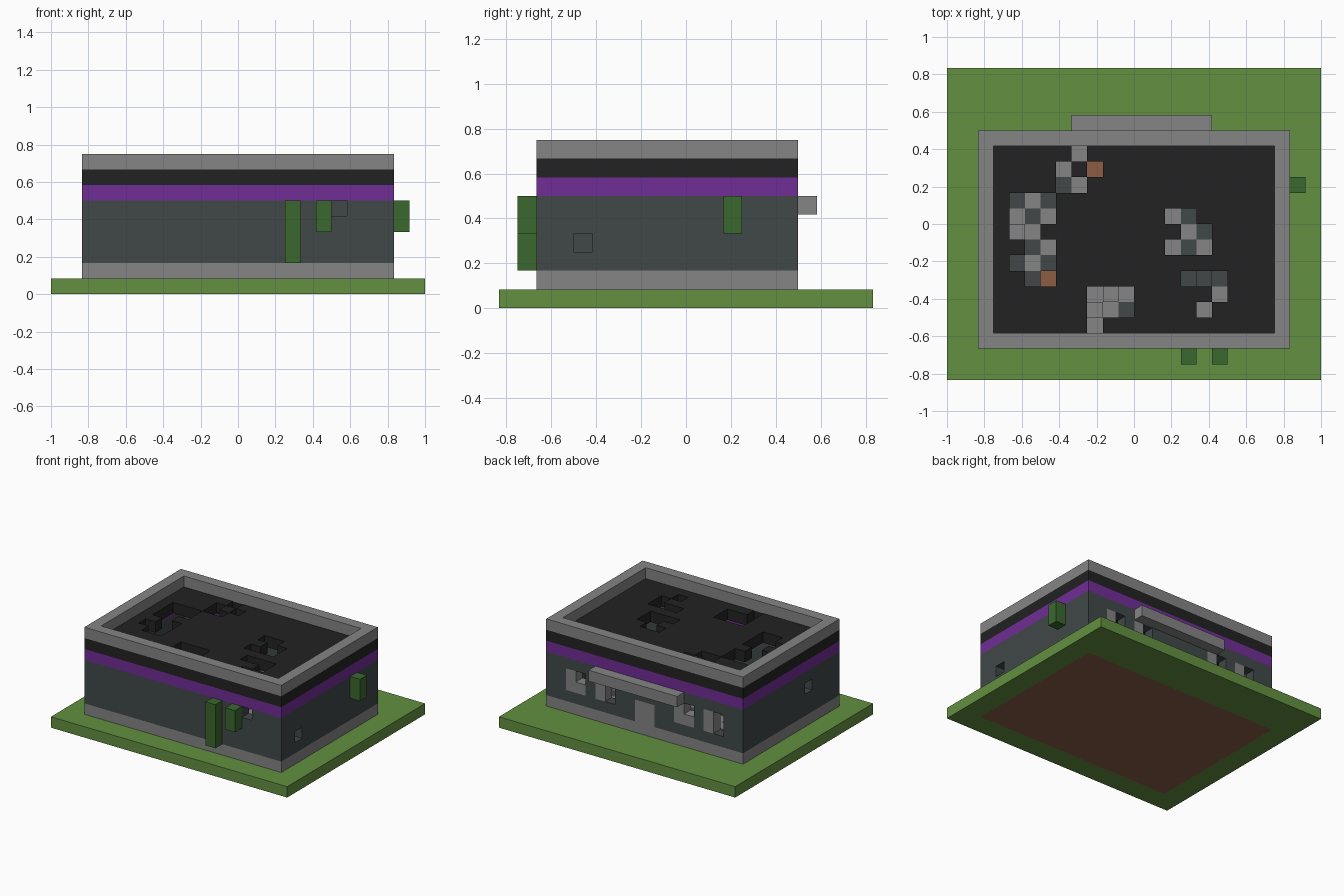
import bpy, bmesh
from mathutils import Vector

old = bpy.data.objects.get("Cube")
if old:
    bpy.data.objects.remove(old, do_unlink=True)

UNIT = 1 / 12  # edge length of one block


def make_material(name, rgb):
    linear = [((c / 255 + 0.055) / 1.055) ** 2.4 for c in rgb] + [1.0]
    mat = bpy.data.materials.new(name)
    mat.use_nodes = True
    mat.diffuse_color = linear
    mat.node_tree.nodes["Principled BSDF"].inputs["Base Color"].default_value = linear
    return mat


grass = make_material("grass green", (98, 144, 64))
dirt = make_material("dirt brown", (140, 93, 68))
stone = make_material("stone grey", (133, 133, 133))
slate = make_material("slate grey", (65, 72, 72))
black = make_material("roof black", (34, 34, 34))
purple = make_material("stripe purple", (112, 45, 150))
vine = make_material("vine green", (58, 104, 46))


def block(x0, x1, y0, y1, z0, z1):
    """Set of unit cells filling a box."""
    return {(x, y, z) for x in range(x0, x1) for y in range(y0, y1) for z in range(z0, z1)}


def ring(z0, z1):
    """One-block-thick wall around the building."""
    return block(-10, 10, -8, 6, z0, z1) - block(-9, 9, -7, 5, z0, z1)


parts = {}

# Ground: grass around the earth below the building
earth = block(-10, 10, -8, 6, 0, 1)
parts["earth"] = (earth, dirt)
parts["lawn"] = (block(-12, 12, -10, 10, 0, 1) - earth, grass)

# Foundation and chequered floor, with two tiles broken out
floor = block(-9, 9, -7, 5, 1, 2) - {(-3, 3, 1), (-6, -4, 1)}
dark_tiles = {c for c in floor if (c[0] + c[1]) % 2}
parts["foundation"] = (ring(1, 2), stone)
parts["light_floor_tiles"] = (floor - dark_tiles, stone)
parts["dark_floor_tiles"] = (dark_tiles, slate)

# Walls with stone window panels and a door in the back
windows = set()
for x in (-8, -5, 3, 6):
    windows |= block(x, x + 2, 5, 6, 3, 5)
door = block(-1, 1, 5, 6, 2, 4)
gaps = {(6, 5, 4), (3, 5, 3), (3, 5, 4), (-5, 5, 4), (-8, 5, 3), (-8, 5, 4),
        (6, -8, 5), (9, -6, 3), (-10, -4, 4)}
parts["walls"] = (ring(2, 6) - windows - door - gaps, slate)
parts["window_panels"] = (windows - gaps, stone)
parts["door"] = (door, stone)
parts["purple_stripe"] = (ring(6, 7), purple)

# Roof with missing blocks: row -> columns
missing = {4: [-4], 3: [-5, -3], 2: [-5, -4], 1: [-8, -7, -6],
           0: [-8, -7, -6, 2, 3], -1: [-8, -7, 3, 4], -2: [-7, -6, 2, 3, 4],
           -3: [-8, -7, -6], -4: [-7, -6, 3, 4, 5], -5: [-3, -2, -1, 5],
           -6: [-3, -2, -1, 4], -7: [-3]}
roof_holes = {(x, y, 7) for y, row in missing.items() for x in row}
parts["roof"] = (block(-10, 10, -8, 6, 7, 8) - roof_holes, black)
parts["parapet"] = (ring(8, 9), stone)
parts["door_canopy"] = (block(-4, 5, 6, 7, 5, 6), stone)

# Loose blocks on the floor
parts["stone_rubble"] = ({(-2, -5, 2), (-3, -6, 2), (-8, -1, 2)}, stone)
parts["slate_rubble"] = ({(4, -4, 2)}, slate)

# Hanging vines
parts["long_front_vine"] = (block(3, 4, -9, -8, 2, 6), vine)
parts["short_front_vine"] = (block(5, 6, -9, -8, 4, 6), vine)
parts["side_vine"] = (block(10, 11, 2, 3, 4, 6), vine)

occupied = set().union(*(cells for cells, _ in parts.values()))


def build(name, cells, mat):
    """Turn cells into a mesh of their exposed faces, merging flat areas."""
    bm = bmesh.new()
    for cell in sorted(cells):
        centre = Vector(cell) + Vector((0.5, 0.5, 0.5))
        for axis in range(3):
            for sign in (-1, 1):
                n = Vector((0, 0, 0))
                n[axis] = sign
                if tuple(int(a + b) for a, b in zip(cell, n)) in occupied:
                    continue
                u = Vector((0, 0, 0))
                u[(axis + 1) % 3] = 0.5
                v = n.cross(u)
                mid = centre + n / 2
                corners = (mid - u - v, mid + u - v, mid + u + v, mid - u + v)
                bm.faces.new([bm.verts.new(p * UNIT) for p in corners])
    bmesh.ops.remove_doubles(bm, verts=bm.verts, dist=UNIT / 100)
    bmesh.ops.dissolve_limit(bm, angle_limit=0.01, verts=bm.verts, edges=bm.edges)
    mesh = bpy.data.meshes.new(name)
    bm.to_mesh(mesh)
    bm.free()
    mesh.materials.append(mat)
    bpy.context.scene.collection.objects.link(bpy.data.objects.new(name, mesh))


for name, (cells, mat) in parts.items():
    build(name, cells, mat)
